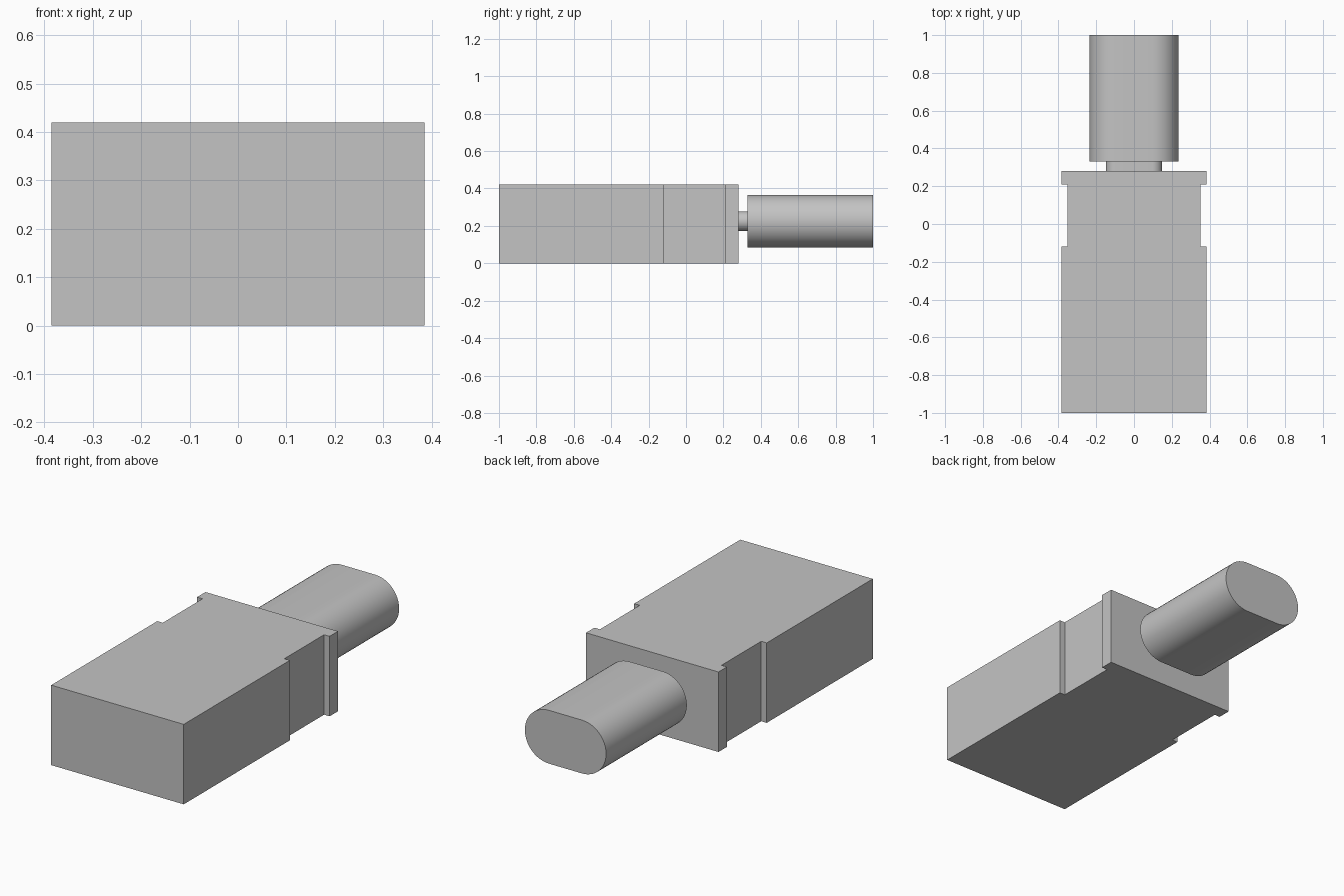
import bpy
import bmesh
from math import pi, cos, sin, radians
from mathutils import Vector

cube = bpy.data.objects.get("Cube")
if cube:
    bpy.data.objects.remove(cube, do_unlink=True)

# One plain grey for everything
grey = bpy.data.materials.new("plain_grey")
grey.use_nodes = True
colour = (0.55, 0.55, 0.55, 1)
grey.diffuse_color = colour
grey.node_tree.nodes["Principled BSDF"].inputs["Base Color"].default_value = colour


def extrude_outline(name, points, offset, smooth=False):
    """Make a closed solid by sweeping an outline along an offset."""
    bm = bmesh.new()
    face = bm.faces.new([bm.verts.new(p) for p in points])
    result = bmesh.ops.extrude_face_region(bm, geom=[face], use_keep_orig=True)
    moved = [g for g in result["geom"] if isinstance(g, bmesh.types.BMVert)]
    bmesh.ops.translate(bm, verts=moved, vec=Vector(offset))
    bmesh.ops.recalc_face_normals(bm, faces=bm.faces)
    mesh = bpy.data.meshes.new(name)
    bm.to_mesh(mesh)
    bm.free()
    mesh.materials.append(grey)
    obj = bpy.data.objects.new(name, mesh)
    bpy.context.collection.objects.link(obj)
    if smooth:
        bpy.ops.object.select_all(action="DESELECT")
        obj.select_set(True)
        bpy.context.view_layer.objects.active = obj
        bpy.ops.object.shade_smooth_by_angle(angle=radians(30))
    return obj


def stadium(half_flat, radius, y, z, steps=24):
    """Outline with flat top and bottom and half-round sides."""
    points = []
    for side, start in ((1, -pi / 2), (-1, pi / 2)):
        for i in range(steps + 1):
            a = start + pi * i / steps
            points.append((side * half_flat + radius * cos(a), y, z + radius * sin(a)))
    return points


# Body: block with a shallow notch in each side
half_plan = [(0.385, -1), (0.385, -0.12), (0.353, -0.12),
             (0.353, 0.21), (0.385, 0.21), (0.385, 0.28)]
plan = half_plan + [(-x, y) for x, y in reversed(half_plan)]
extrude_outline("body", [(x, y, 0) for x, y in plan], (0, 0, 0.42))

# Neck and tip share the same axis and flat width
axis_z, flat = 0.225, 0.096
extrude_outline("neck", stadium(flat, 0.053, 0.28, axis_z), (0, 0.05, 0), True)
extrude_outline("tip", stadium(flat, 0.14, 0.33, axis_z), (0, 0.67, 0), True)
